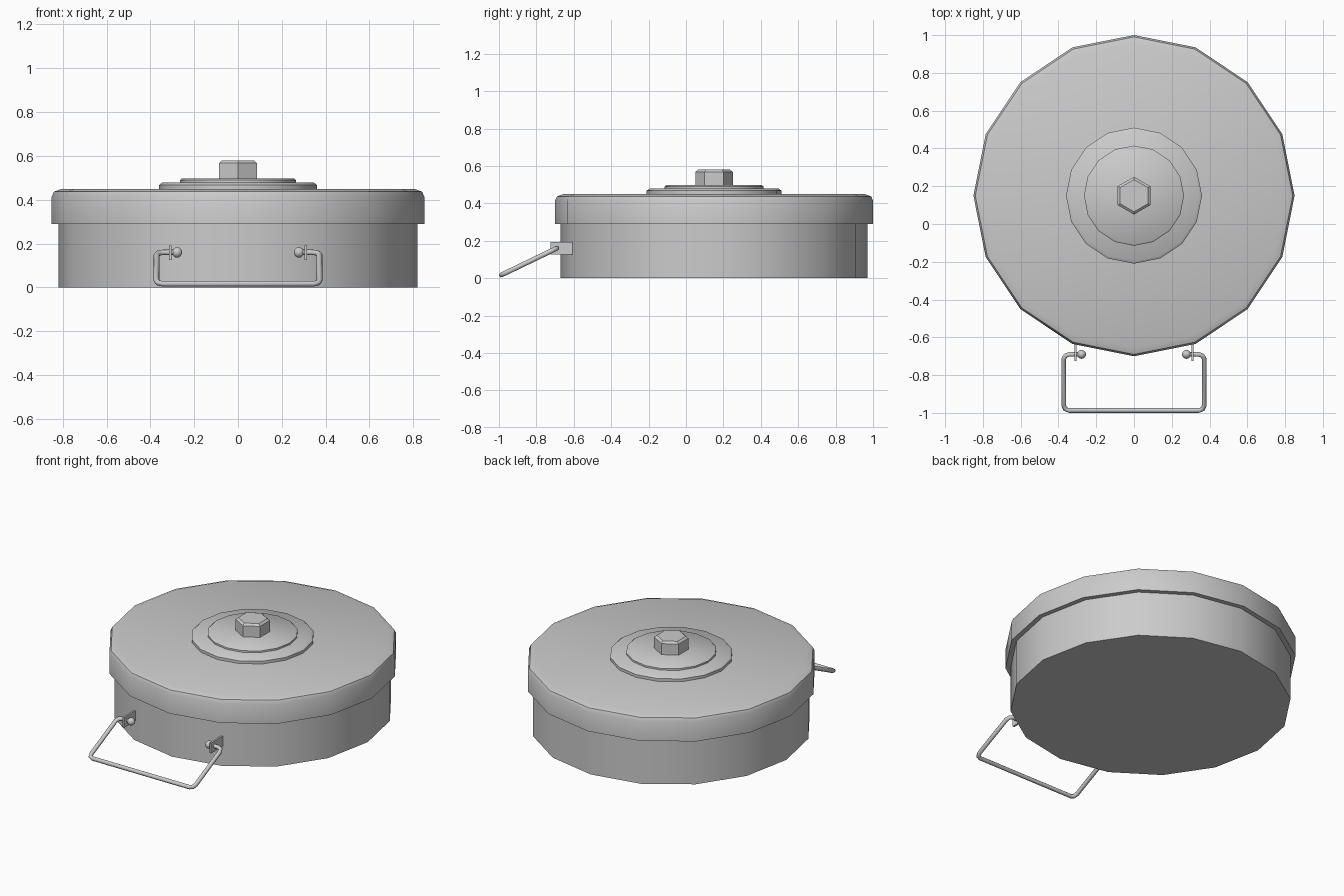
import bpy, bmesh
from math import sin, cos, pi, radians
from mathutils import Vector

if "Cube" in bpy.data.objects:
    bpy.data.objects.remove(bpy.data.objects["Cube"])

CY = 0.15  # y of the main axis


def finish(name, bm, angle=40):
    bmesh.ops.recalc_face_normals(bm, faces=bm.faces)
    me = bpy.data.meshes.new(name)
    bm.to_mesh(me)
    bm.free()
    ob = bpy.data.objects.new(name, me)
    bpy.context.collection.objects.link(ob)
    bpy.ops.object.select_all(action='DESELECT')
    ob.select_set(True)
    bpy.context.view_layer.objects.active = ob
    bpy.ops.object.shade_smooth_by_angle(angle=radians(angle))
    return ob


def lathe(name, profile, sides, cap_bottom=False, angle=40):
    """Turn an (r, z) profile round the main axis and cap the top."""
    bm = bmesh.new()
    rings = [[bm.verts.new((r * sin(2 * pi * i / sides), CY + r * cos(2 * pi * i / sides), z))
              for i in range(sides)] for r, z in profile]
    for a, b in zip(rings, rings[1:]):
        for i in range(sides):
            j = (i + 1) % sides
            bm.faces.new((a[i], a[j], b[j], b[i]))
    bm.faces.new(rings[-1])
    if cap_bottom:
        bm.faces.new(rings[0])
    return finish(name, bm, angle)


# Body and overhanging lid
lathe("body", [(0.82, 0), (0.82, 0.3)], 16, True)
lathe("lid", [(0.815, 0.29), (0.85, 0.29), (0.85, 0.415), (0.84, 0.437), (0.805, 0.45)], 16)

# Stepped pressure plate and hexagonal cap
lathe("outer_plate", [(0.36, 0.445), (0.36, 0.468), (0.345, 0.479)], 16)
lathe("inner_plate", [(0.265, 0.475), (0.265, 0.49), (0.256, 0.497)], 16)
lathe("hex_cap", [(0.1, 0.49), (0.1, 0.568), (0.085, 0.58)], 6, angle=30)

# Wire carrying handle, swept along a mirrored path with rounded corners
half = [(0.28, -0.69, 0.16), (0.343, -0.69, 0.16), (0.362, -0.697, 0.157),
        (0.372, -0.715, 0.148), (0.372, -0.96, 0.03), (0.364, -0.98, 0.021), (0.345, -0.987, 0.017)]
path = [Vector((-x, y, z)) for x, y, z in half] + [Vector(p) for p in reversed(half)]
side = Vector((0, 0.118, 0.245)).cross(Vector((1, 0, 0)))
up = Vector((0, -0.118, 0.245))
up = Vector((1, 0, 0)).cross(Vector((0, 0.275, 0.133))).normalized()  # normal of handle plane
bm = bmesh.new()
rings = []
for i, p in enumerate(path):
    t = (path[min(i + 1, len(path) - 1)] - path[max(i - 1, 0)]).normalized()
    s = t.cross(up).normalized()
    rings.append([bm.verts.new(p + 0.013 * (cos(k * pi / 4) * s + sin(k * pi / 4) * up)) for k in range(8)])
for a, b in zip(rings, rings[1:]):
    for k in range(8):
        bm.faces.new((a[k], a[(k + 1) % 8], b[(k + 1) % 8], b[k]))
bm.faces.new(rings[0])
bm.faces.new(rings[-1])
finish("handle_wire", bm, 60)

# Bracket plates and the ball ends of the wire
for label, sx in (("left", -1), ("right", 1)):
    bm = bmesh.new()
    bmesh.ops.create_cube(bm, size=1)
    bmesh.ops.scale(bm, vec=(0.012, 0.125, 0.066), verts=bm.verts)
    bmesh.ops.translate(bm, vec=(sx * 0.31, -0.6625, 0.159), verts=bm.verts)
    finish(label + "_bracket", bm)

    bm = bmesh.new()
    bmesh.ops.create_uvsphere(bm, u_segments=10, v_segments=8, radius=0.024)
    bmesh.ops.translate(bm, vec=(sx * 0.278, -0.69, 0.16), verts=bm.verts)
    finish(label + "_handle_end", bm, 60)
